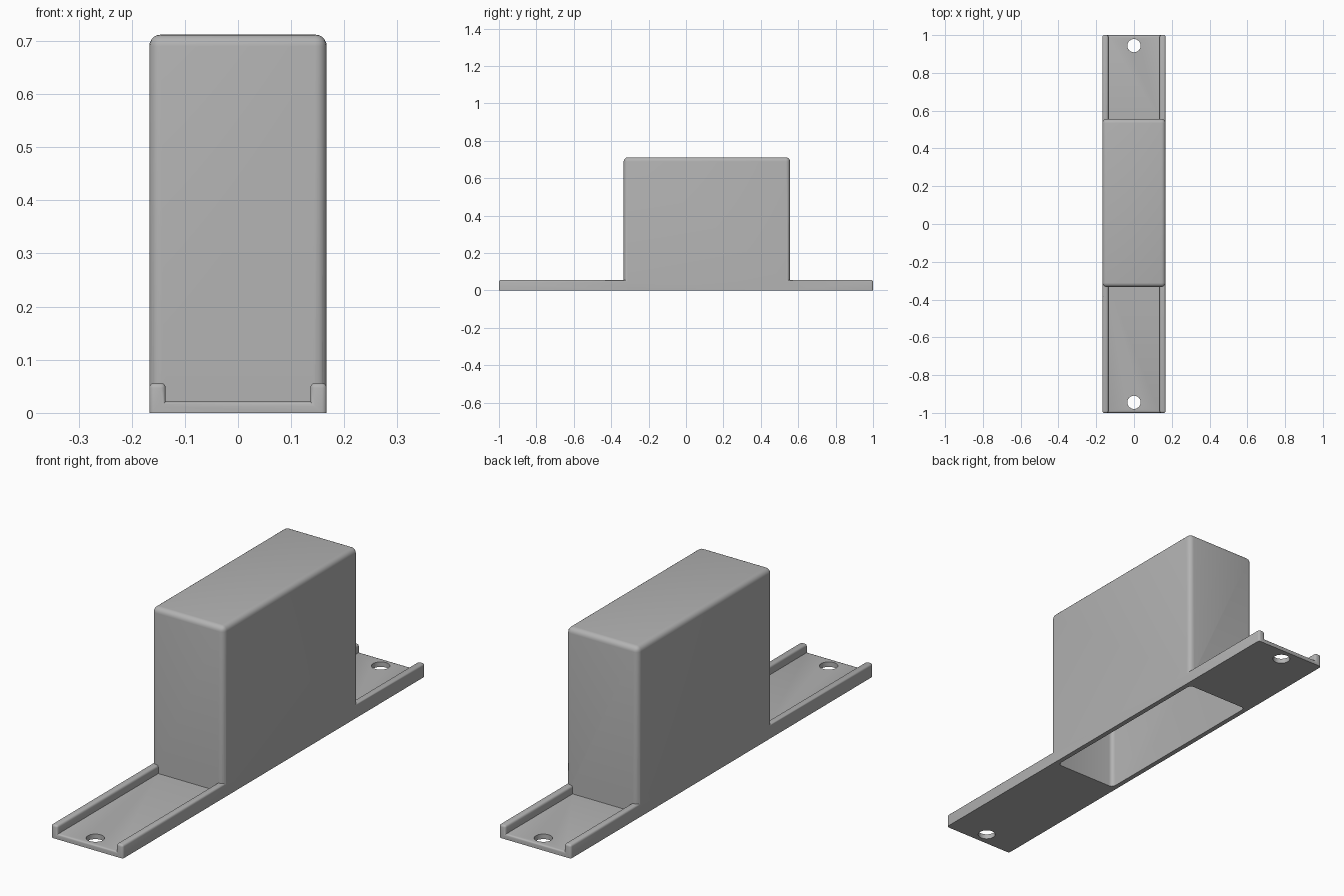
import bpy, bmesh
from math import radians
from mathutils import Matrix

if "Cube" in bpy.data.objects:
    bpy.data.objects.remove(bpy.data.objects["Cube"])

HALF_W, WALL = 0.167, 0.021
BOX_FRONT, BOX_BACK, BOX_TOP = -0.333, 0.556, 0.712
RAIL_W, RAIL_TOP = 0.031, 0.056

grey = bpy.data.materials.new("light grey plastic")
grey.use_nodes = True
colour = (0.45, 0.45, 0.45, 1)
grey.diffuse_color = colour
grey.node_tree.nodes["Principled BSDF"].inputs["Base Color"].default_value = colour


def finish(bm, name):
    bmesh.ops.recalc_face_normals(bm, faces=bm.faces)
    mesh = bpy.data.meshes.new(name)
    bm.to_mesh(mesh)
    bm.free()
    mesh.materials.append(grey)
    obj = bpy.data.objects.new(name, mesh)
    bpy.context.collection.objects.link(obj)
    return obj


def round_edges(bm, radius, segments):
    """Round every convex edge except those around the bottom face."""
    bmesh.ops.recalc_face_normals(bm, faces=bm.faces)
    low = min(v.co.z for v in bm.verts) + 1e-4
    edges = [e for e in bm.edges
             if e.calc_face_angle_signed() > 0.1 and any(v.co.z > low for v in e.verts)]
    bmesh.ops.bevel(bm, geom=edges, offset=radius, segments=segments,
                    profile=0.5, affect='EDGES', clamp_overlap=True)


def extrude_profile(name, points, y0, y1, radius, segments):
    """Extrude an x-z profile along y and round it."""
    bm = bmesh.new()
    face = bm.faces.new([bm.verts.new((x, y0, z)) for x, z in points])
    new = bmesh.ops.extrude_face_region(bm, geom=[face])["geom"]
    bmesh.ops.translate(bm, vec=(0, y1 - y0, 0),
                        verts=[g for g in new if isinstance(g, bmesh.types.BMVert)])
    round_edges(bm, radius, segments)
    return finish(bm, name)


def block(name, w, y0, y1, z0, z1, radius):
    return extrude_profile(name, [(-w, z0), (w, z0), (w, z1), (-w, z1)], y0, y1, radius, 5)


def combine(target, tool, operation):
    mod = target.modifiers.new(tool.name, 'BOOLEAN')
    mod.operation, mod.solver, mod.object = operation, 'EXACT', tool
    bpy.context.view_layer.objects.active = target
    bpy.ops.object.modifier_apply(modifier=mod.name)
    bpy.data.objects.remove(tool)


# Mounting tray: a shallow channel with a rail along each side
inner = HALF_W - RAIL_W
half = [(HALF_W, 0), (HALF_W, RAIL_TOP), (inner, RAIL_TOP), (inner, WALL)]
housing = extrude_profile("mounting_housing", half + [(-x, z) for x, z in reversed(half)],
                          -1, 1, 0.009, 3)

# Tall rounded cover, hollow and open underneath
combine(housing, block("cover", HALF_W, BOX_FRONT, BOX_BACK, 0, BOX_TOP, 0.022), 'UNION')
combine(housing, block("cavity", HALF_W - WALL, BOX_FRONT + WALL, BOX_BACK - WALL,
                       -0.1, BOX_TOP - WALL, 0.018), 'DIFFERENCE')

# Screw hole near each end
for side in (-1, 1):
    bm = bmesh.new()
    bmesh.ops.create_cone(bm, cap_ends=True, segments=32, radius1=0.035, radius2=0.035,
                          depth=0.2, matrix=Matrix.Translation((0, side * 0.944, 0)))
    combine(housing, finish(bm, "screw_hole"), 'DIFFERENCE')

bpy.ops.object.select_all(action='DESELECT')
housing.select_set(True)
bpy.context.view_layer.objects.active = housing
bpy.ops.object.shade_smooth_by_angle(angle=radians(35))
